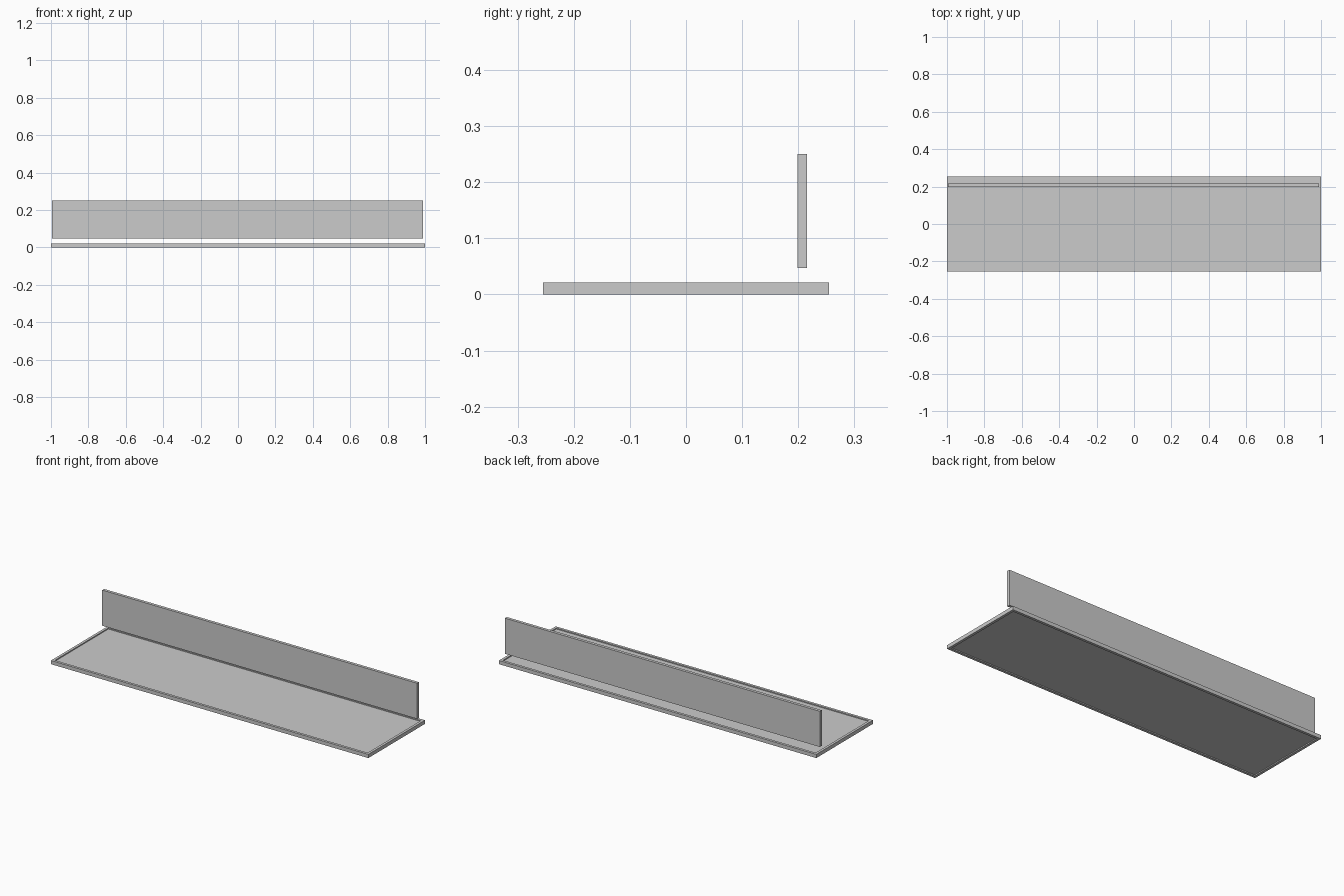
import bpy, bmesh

if "Cube" in bpy.data.objects:
    bpy.data.objects.remove(bpy.data.objects["Cube"])

def box(name, x0, x1, y0, y1, z0, z1):
    bm = bmesh.new()
    bmesh.ops.create_cube(bm, size=1)
    for v in bm.verts:
        v.co = ((x0 + x1) / 2 + v.co.x * (x1 - x0),
                (y0 + y1) / 2 + v.co.y * (y1 - y0),
                (z0 + z1) / 2 + v.co.z * (z1 - z0))
    me = bpy.data.meshes.new(name)
    ob = bpy.data.objects.new(name, me)
    bpy.context.collection.objects.link(ob)
    return ob, bm

def finish(ob, bm):
    bmesh.ops.recalc_face_normals(bm, faces=bm.faces[:])
    bm.to_mesh(ob.data)
    bm.free()

# Base tray: raised rim around a recessed floor, on both sides
tray, bm = box("base_tray", -1, 1, -0.255, 0.255, 0, 0.021)
bm.normal_update()
for f in [f for f in bm.faces if abs(f.normal.z) > 0.9]:
    bmesh.ops.inset_region(bm, faces=[f], thickness=0.021)
    sign = 1 if f.normal.z > 0 else -1
    ext = bmesh.ops.extrude_face_region(bm, geom=[f])
    bmesh.ops.translate(bm, vec=(0, 0, -0.006 * sign),
                        verts=[v for v in ext["geom"] if isinstance(v, bmesh.types.BMVert)])
    bmesh.ops.delete(bm, geom=[f], context='FACES_ONLY')
finish(tray, bm)

# Upright back panel, floating just above the tray
finish(*box("back_panel", -0.995, 0.99, 0.199, 0.216, 0.047, 0.25))
